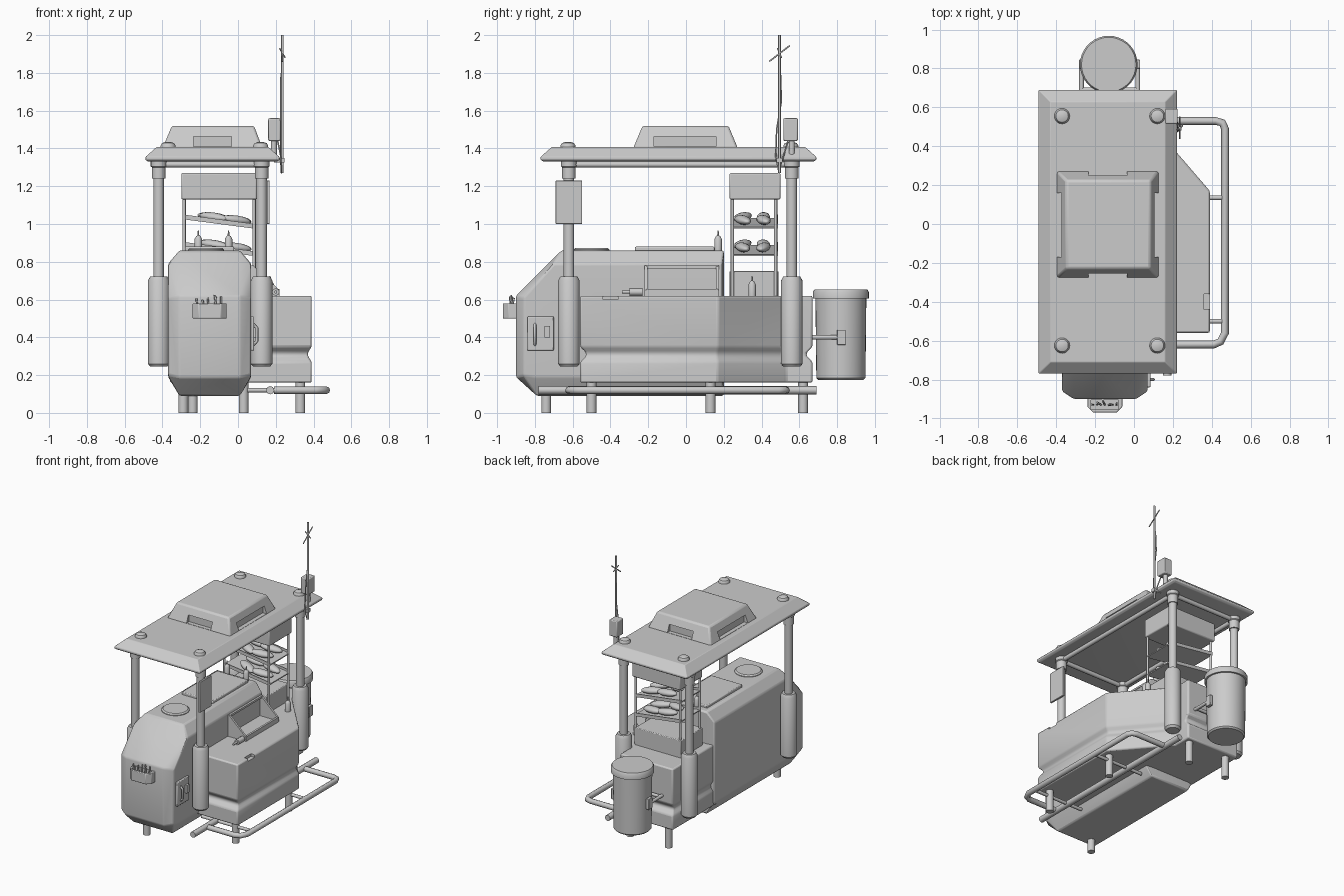
import bpy, bmesh, math, random
from mathutils import Vector

random.seed(3)
cube = bpy.data.objects.get("Cube")
if cube:
    bpy.data.objects.remove(cube)

grey = bpy.data.materials.new("plain grey")
grey.use_nodes = True
grey.diffuse_color = (0.6, 0.6, 0.6, 1)
grey.node_tree.nodes["Principled BSDF"].inputs["Base Color"].default_value = (0.6, 0.6, 0.6, 1)
parts = []


def finish(name, bm, bevel=0):
    bmesh.ops.recalc_face_normals(bm, faces=bm.faces)
    mesh = bpy.data.meshes.new(name)
    bm.to_mesh(mesh)
    bm.free()
    mesh.materials.append(grey)
    ob = bpy.data.objects.new(name, mesh)
    bpy.context.collection.objects.link(ob)
    if bevel:
        mod = ob.modifiers.new("Bevel", 'BEVEL')
        mod.width, mod.segments, mod.limit_method = bevel, 2, 'ANGLE'
    parts.append(ob)
    return ob


def hull(name, points, bevel=0):
    bm = bmesh.new()
    for p in points:
        bm.verts.new(p)
    bmesh.ops.convex_hull(bm, input=bm.verts)
    bmesh.ops.dissolve_limit(bm, angle_limit=0.01, verts=bm.verts, edges=bm.edges)
    return finish(name, bm, bevel)


def box(name, xs, ys, zs, bevel=0):
    return hull(name, [(x, y, z) for x in xs for y in ys for z in zs], bevel)


def frustum(name, low, high, zs, bevel=0):
    # low and high are (x0, x1, y0, y1) rectangles
    return hull(name, [(x, y, z) for r, z in zip((low, high), zs)
                       for x in r[:2] for y in r[2:]], bevel)


def loft(name, rings, bevel=0):
    bm = bmesh.new()
    loops = [[bm.verts.new(p) for p in ring] for ring in rings]
    for a, b in zip(loops, loops[1:]):
        for i in range(len(a)):
            j = (i + 1) % len(a)
            bm.faces.new((a[i], a[j], b[j], b[i]))
    bm.faces.new(loops[0])
    bm.faces.new(loops[-1])
    return finish(name, bm, bevel)


def turned(name, x, y, profile, sides=24):
    # profile is a list of (radius, height)
    turn = [math.tau * i / sides for i in range(sides)]
    return loft(name, [[(x + r * math.cos(a), y + r * math.sin(a), z) for a in turn]
                       for r, z in profile])


def tube(name, points, radius):
    curve = bpy.data.curves.new(name, 'CURVE')
    curve.dimensions, curve.bevel_depth, curve.bevel_resolution = '3D', radius, 2
    curve.use_fill_caps = True
    spline = curve.splines.new('POLY')
    spline.points.add(len(points) - 1)
    for sp, p in zip(spline.points, points):
        sp.co = (*p, 1)
    curve.materials.append(grey)
    ob = bpy.data.objects.new(name, curve)
    bpy.context.collection.objects.link(ob)
    return ob


def cut(target, xs, ys, zs):
    cutter = box(target.name + "_cutter", xs, ys, zs)
    parts.remove(cutter)
    cutter.hide_render = cutter.hide_viewport = True
    mod = target.modifiers.new("Cut", 'BOOLEAN')
    mod.operation, mod.object, mod.solver = 'DIFFERENCE', cutter, 'EXACT'


# Main cart body: a long box with chamfered ends and edges
MID = -0.15
inner = [(-.9, .62), (-.9, .19), (-.79, .09), (.2, .09), (.2, .86), (-.66, .86)]
outer = [(-.86, .61), (-.86, .2), (-.8, .19), (.19, .19), (.19, .79), (-.7, .79)]
hull("cart_body", [(MID + s * w, y, z) for prof, w in ((inner, .16), (outer, .22))
                   for y, z in prof for s in (-1, 1)], 0.01)

# Side counter wrapping round the back, with a waist groove
plan = [(-.05, -.56), (.39, -.56), (.39, .17), (.08, .53), (.08, .67), (-.36, .67), (-.36, .15)]
levels = [(.16, 1), (.27, 1), (.3, .95), (.32, .95), (.35, 1), (.62, 1)]
counter = loft("counter", [[(x * s, .05 + (y - .05) * s, z) for x, y in plan] for z, s in levels], 0.012)
cut(counter, (.36, .45), (-.44, -.36), (.6, .7))

# Sloping display tray on the counter
for y in (-.22, .16):
    hull("tray_end", [(x, y + d, z) for x, z in ((.05, .62), (.22, .62), (.22, .65), (.08, .78), (.05, .78))
                      for d in (0, .015)])
box("tray_front", (.205, .22), (-.21, .17), (.62, .655))
box("tray_top", (.05, .085), (-.21, .17), (.765, .78))
box("tray_floor", (.05, .22), (-.21, .17), (.62, .63))

# Lid, hot plate and service hatch on the body
turned("round_lid", MID - .02, -.5, [(.095, .85), (.095, .865), (.085, .873)], 28)
box("hot_plate", (-.28, -.02), (-.27, .15), (.85, .88), 0.006)
box("service_hatch", (.06, .085), (-.84, -.7), (.33, .51), 0.005)
tube("hatch_handle", [(.08, -.8, .36), (.1, -.8, .38), (.1, -.8, .45), (.08, -.8, .47)], .008)
box("hatch_latch", (.08, .1), (-.75, -.72), (.4, .46))

# Cutlery cup on the front
cup = hull("cutlery_cup", [(x, y, z) for z in (.5, .58) for x, y in
                           ((-.24, -.89), (-.24, -.94), (-.21, -.97), (-.09, -.97), (-.06, -.94), (-.06, -.89))], .004)
cut(cup, (-.22, -.08), (-.955, -.905), (.51, .6))
for i in range(7):
    x = -.21 + i * .02
    tube("cutlery", [(x, -.93, .515), (x + random.uniform(-.02, .02), -.93 + random.uniform(-.02, .02),
                                       random.uniform(.59, .63))], .005)


# Sauce bottles
def bottle(x, y, z):
    turned("sauce_bottle", x, y, [(.02, z), (.02, z + .06), (.012, z + .075), (.005, z + .08), (.003, z + .105)], 14)


for place in ((-.21, .17, .86), (-.05, .17, .86), (.17, .35, .62)):
    bottle(*place)
tube("lying_bottle", [(.2, -.3, .64), (.2, -.23, .64)], .02)
tube("lying_bottle_nozzle", [(.2, -.34, .64), (.2, -.3, .64)], .008)

# Bread rack at the back
box("rack_base", (-.3, .08), (.23, .49), (.61, .75), 0.005)
box("rack_canopy", (-.3, .1), (.23, .5), (1.13, 1.27), 0.008)
for x in (-.285, .085):
    for y in (.245, .475):
        tube("rack_post", [(x, y, .62), (x, y, 1.14)], .009)
for z in (.83, .975):
    hull("rack_shelf", [(x, y, z + d + rise) for x, rise in ((-.29, .05), (.09, 0))
                        for y in (.24, .485) for d in (0, .008)])
    for y in (.24, .48):
        hull("shelf_lip", [(x, y + t, z + d + rise) for x, rise in ((-.29, .05), (.09, 0))
                           for t in (0, .006) for d in (0, .025)])
    for i in range(4):
        x, y = -.13 + .12 * (i % 2), .3 + .11 * (i // 2)
        bm = bmesh.new()
        bmesh.ops.create_uvsphere(bm, u_segments=12, v_segments=8, radius=1)
        bun = finish("bread_roll", bm)
        bun.scale = (.085, .035, .024)
        bun.location = (x, y, z + .045 - x * .13)
        bun.rotation_euler = (0, .13, random.uniform(-.5, .5))

# Canopy posts with padded sleeves, collars and roof knobs
for px, kx in ((-.42, -.37), (.125, .12)):
    for y in (-.62, .56):
        turned("canopy_post", px, y, [(.028, .3), (.028, 1.34)], 20)
        turned("post_collar", px, y, [(.036, 1.24), (.036, 1.3), (.042, 1.305), (.042, 1.33)], 20)
        turned("post_sleeve", px, y, [(.045, .245), (.057, .26), (.057, .7), (.045, .722)], 24)
        turned("roof_knob", kx, y - .005, [(.04, 1.4), (.04, 1.415), (.032, 1.428), (.015, 1.434)], 20)
    tube("roof_rail", [(px, -.6, 1.315), (px, .54, 1.315)], .016)
for y in (-.62, .56):
    tube("roof_rail", [(-.42, y, 1.315), (.125, y, 1.315)], .016)
box("sign_plate", (.153, .168), (-.69, -.55), (1.0, 1.23), .003)

# Roof slab with sloping rim, and roof vent with four notches
roof_rings = [(.015, 1.33), (0, 1.34), (0, 1.355), (.06, 1.408)]
loft("roof", [[(-.49 + d, -.77 + d, z), (.22 - d, -.77 + d, z), (.22 - d, .69 - d, z), (-.49 + d, .69 - d, z)]
              for d, z in roof_rings], 0.004)
vent = frustum("roof_vent", (-.4, .13, -.28, .275), (-.35, .085, -.23, .225), (1.4, 1.52), 0.012)
for ys in ((-.4, -.245), (.24, .4)):
    cut(vent, (-.235, -.035), ys, (1.41, 1.463))
for xs in ((-.5, -.365), (.095, .3)):
    cut(vent, xs, (-.17, .16), (1.41, 1.463))

# Aerial mast and junction box
tube("aerial_mast", [(.235, .495, 1.27), (.235, .495, 2.0)], .007)
tube("aerial_rod", [(.235, .44, 1.86), (.235, .55, 1.945)], .004)
tube("aerial_rod", [(.22, .485, 1.93), (.25, .505, 1.88)], .004)
tube("aerial_cable", [(.228, .5, 1.8), (.225, .505, 1.65), (.225, .48, 1.5), (.225, .475, 1.36),
                      (.23, .49, 1.27), (.23, .51, 1.34), (.21, .54, 1.44)], .004)
box("mast_clamp", (.19, .245), (.48, .51), (1.325, 1.35))
turned("box_stalk", .19, .56, [(.016, 1.35), (.016, 1.46)], 14)
box("junction_box", (.16, .225), (.515, .592), (1.44, 1.56), .006)

# Waste bin with lid and carrying bracket
turned("waste_bin", -.13, .82, [(.12, .175), (.13, .185), (.135, .62)], 36)
turned("bin_lid", -.13, .82, [(.148, .605), (.148, .64), (.14, .653)], 36)
for x in (-.27, .02):
    tube("bin_arm", [(x, .64, .4), (x, .84, .4)], .012)
    box("bin_clamp", (x - .012, x + .012), (.8, .845), (.36, .44), .003)
tube("bin_cross_arm", [(-.27, .69, .4), (.02, .69, .4)], .012)

# Bumper rail, long under-bar and struts
tube("bumper_rail", [(.19, -.62, .12), (.41, -.62, .12), (.445, -.605, .12), (.468, -.56, .12), (.468, .49, .12),
                     (.455, .52, .12), (.42, .53, .12), (.19, .53, .12)], .02)
tube("under_bar", [(.17, -.78, .12), (.17, .69, .12)], .022)
for y in (-.5, .135):
    tube("rail_strut", [(.05, y, .12), (.468, y, .12)], .012)

# Legs
for x, y in ((-.29, .62), (.03, .62), (-.24, -.74), (.33, .13), (.33, -.5)):
    turned("leg", x, y, [(.026, 0), (.026, .18)], 16)

# Smooth round parts while keeping edges sharp
bpy.ops.object.select_all(action='DESELECT')
for ob in parts:
    ob.select_set(True)
bpy.context.view_layer.objects.active = parts[0]
bpy.ops.object.shade_smooth_by_angle(angle=math.radians(35))
